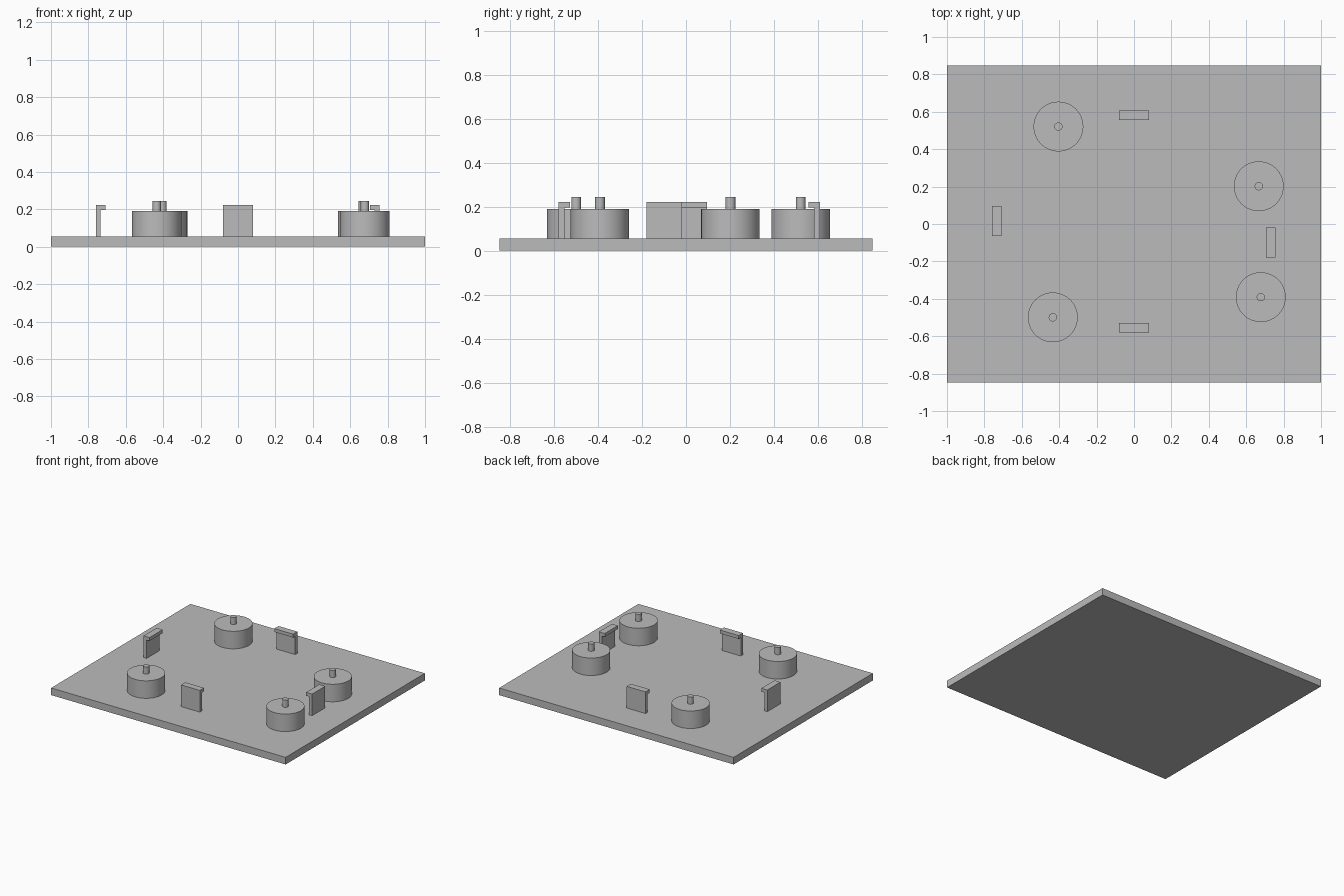
import bpy
import math
from mathutils import Matrix

if "Cube" in bpy.data.objects:
    bpy.data.objects.remove(bpy.data.objects["Cube"])

BASE_TOP = 0.055
POST_TOP = 0.19
PIN_TOP = 0.245
CLIP_TOP = 0.222

grey = bpy.data.materials.new("light_grey")
grey.diffuse_color = (0.5, 0.5, 0.5, 1.0)
grey.use_nodes = True
grey.node_tree.nodes["Principled BSDF"].inputs["Base Color"].default_value = grey.diffuse_color


def make_object(name, verts, faces):
    mesh = bpy.data.meshes.new(name)
    mesh.from_pydata(verts, [], faces)
    mesh.materials.append(grey)
    obj = bpy.data.objects.new(name, mesh)
    bpy.context.collection.objects.link(obj)
    return obj


def prism(name, profile, depth):
    """Extrude an anticlockwise (y, z) profile along x, centred on x = 0."""
    n = len(profile)
    verts = [(x, y, z) for x in (-depth / 2, depth / 2) for y, z in profile]
    faces = [list(range(n))[::-1], list(range(n, 2 * n))]
    faces += [(i, (i + 1) % n, n + (i + 1) % n, n + i) for i in range(n)]
    return make_object(name, verts, faces)


def lathe(name, profile, x, y, sides=64):
    """Revolve (radius, z) points, bottom to top, with flat end caps."""
    verts, faces = [], []
    for r, z in profile:
        for i in range(sides):
            a = 2 * math.pi * i / sides
            verts.append((r * math.cos(a), r * math.sin(a), z))
    for k in range(len(profile) - 1):
        for i in range(sides):
            j = (i + 1) % sides
            faces.append((k * sides + i, k * sides + j,
                          (k + 1) * sides + j, (k + 1) * sides + i))
    last = (len(profile) - 1) * sides
    faces.append(list(range(sides))[::-1])
    faces.append([last + i for i in range(sides)])
    obj = make_object(name, verts, faces)
    obj.location = (x, y, 0)
    bpy.ops.object.select_all(action='DESELECT')
    obj.select_set(True)
    bpy.context.view_layer.objects.active = obj
    bpy.ops.object.shade_smooth_by_angle(angle=math.radians(30))
    return obj


# Base plate
prism("base_plate", [(-0.848, 0), (0.848, 0), (0.848, BASE_TOP), (-0.848, BASE_TOP)], 2.0)

# Round standoffs, each with a locating pin
post_profile = [(0.133, BASE_TOP), (0.133, POST_TOP), (0.022, POST_TOP), (0.022, PIN_TOP)]
posts = {"back_left": (-0.404, 0.521), "back_right": (0.667, 0.202),
         "front_right": (0.678, -0.391), "front_left": (-0.434, -0.499)}
for place, (x, y) in posts.items():
    lathe("standoff_" + place, post_profile, x, y)

# Snap clips: thin wall with a lip reaching inward (+y before turning)
clip_profile = [(0, BASE_TOP), (0.026, BASE_TOP), (0.026, 0.196),
                (0.051, 0.196), (0.051, CLIP_TOP), (0, CLIP_TOP)]
clips = {"front": (0, -0.579, 0), "back": (0, 0.608, 180),
         "left": (-0.76, 0.015, -90), "right": (0.757, -0.099, 90)}
for place, (x, y, turn) in clips.items():
    clip = prism("clip_" + place, clip_profile, 0.16)
    clip.data.transform(Matrix.Translation((x, y, 0)) @
                        Matrix.Rotation(math.radians(turn), 4, 'Z'))
